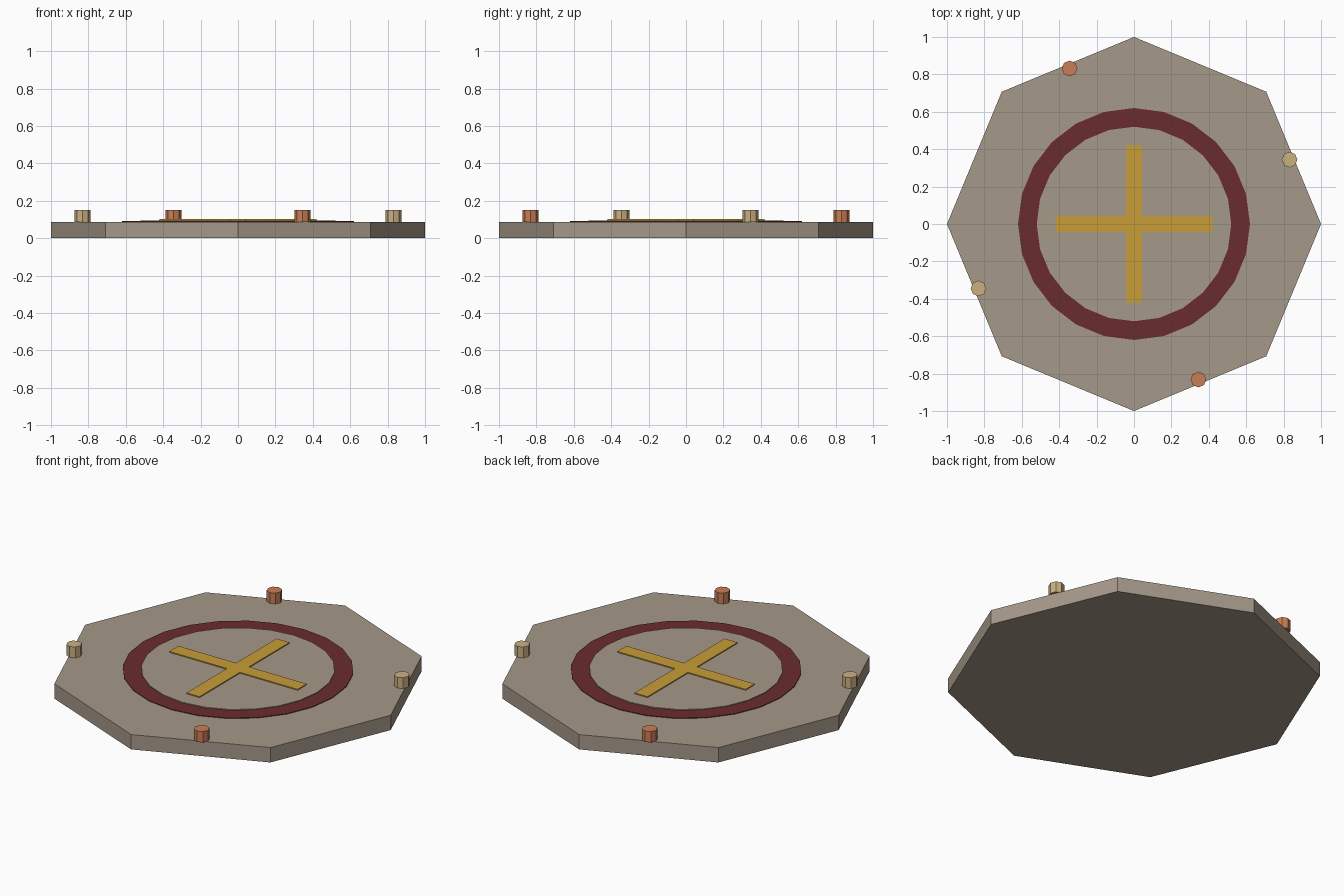
import bpy
import math

cube = bpy.data.objects.get("Cube")
if cube:
    bpy.data.objects.remove(cube, do_unlink=True)


def material(name, rgb):
    """Flat material from an sRGB colour in 0-255, stored as linear values."""
    linear = [((c / 255 + 0.055) / 1.055) ** 2.4 for c in rgb]
    mat = bpy.data.materials.new(name)
    mat.use_nodes = True
    mat.diffuse_color = (*linear, 1)
    mat.node_tree.nodes["Principled BSDF"].inputs["Base Color"].default_value = (*linear, 1)
    return mat


stone = material("warm grey stone", (165, 152, 137))
red = material("dark red", (106, 44, 46))
gold = material("gold", (201, 157, 56))
tan = material("pale tan", (202, 176, 130))
copper = material("copper orange", (202, 126, 86))


def finish(name, mat):
    obj = bpy.context.object
    obj.name = name
    obj.data.materials.append(mat)
    return obj


def prism(name, mat, sides, radius, bottom, top, x=0, y=0):
    """Upright flat-sided prism with a corner on the x axis."""
    bpy.ops.mesh.primitive_cylinder_add(
        vertices=sides, radius=radius, depth=top - bottom,
        location=(x, y, (bottom + top) / 2))
    return finish(name, mat)


def bar(name, mat, length, width, bottom, top, angle):
    bpy.ops.mesh.primitive_cube_add(
        size=1, location=(0, 0, (bottom + top) / 2), rotation=(0, 0, angle))
    bpy.context.object.scale = (length, width, top - bottom)
    return finish(name, mat)


# Octagonal slab with a stepped round centre
SLAB_TOP = 0.088
prism("slab", stone, 8, 1.0, 0, SLAB_TOP)
prism("red_ring", red, 24, 0.62, SLAB_TOP - 0.01, 0.092)
prism("centre_disc", stone, 24, 0.52, SLAB_TOP - 0.01, 0.096)

# Raised cross
for i, name in enumerate(("cross_bar_x", "cross_bar_y")):
    bar(name, gold, 0.84, 0.085, 0.09, 0.102, i * math.pi / 2)

# Marker studs at the middle of every second edge, alternating in colour
for i in range(4):
    angle = math.radians(22.5 + 90 * i)
    prism(f"marker_stud_{i + 1}", copper if i % 2 else tan, 8, 0.042,
          SLAB_TOP, 0.152, 0.9 * math.cos(angle), 0.9 * math.sin(angle))
